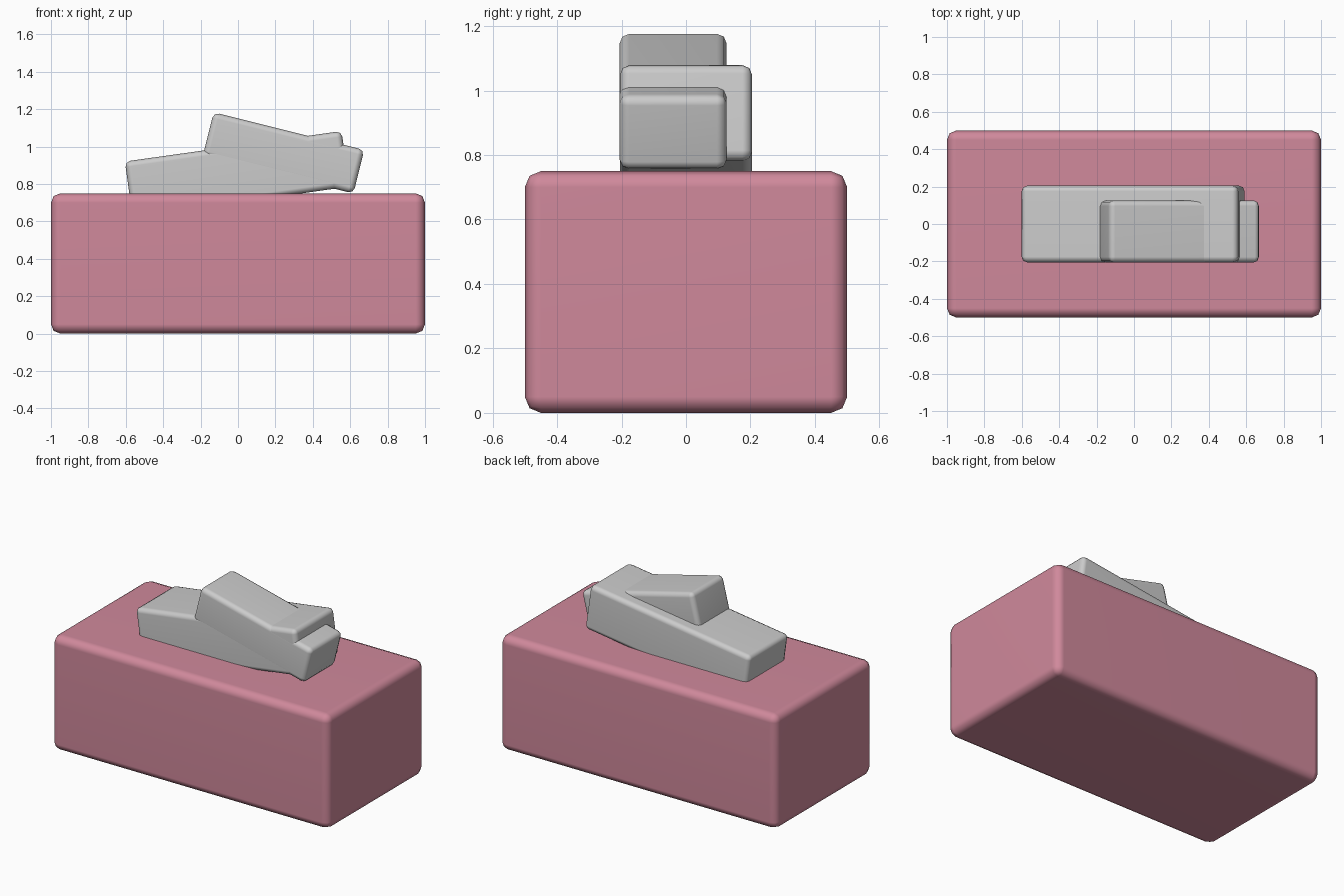
import bpy, bmesh, math
from mathutils import Matrix, Vector

if "Cube" in bpy.data.objects:
    bpy.data.objects.remove(bpy.data.objects["Cube"])


def rounded_box(name, size, centre, bevel, tilt=0.0):
    """Box with rounded edges, tilted about the y axis (degrees, +ve raises the right end)."""
    bm = bmesh.new()
    bmesh.ops.create_cube(bm, size=1.0)
    bmesh.ops.scale(bm, vec=Vector(size), verts=bm.verts)
    bmesh.ops.bevel(bm, geom=bm.edges[:], offset=bevel, segments=2,
                    profile=0.5, affect='EDGES')
    turn = Matrix.Rotation(-math.radians(tilt), 4, 'Y')
    bmesh.ops.transform(bm, matrix=Matrix.Translation(centre) @ turn, verts=bm.verts)
    mesh = bpy.data.meshes.new(name)
    bm.to_mesh(mesh)
    bm.free()
    obj = bpy.data.objects.new(name, mesh)
    bpy.context.collection.objects.link(obj)
    bpy.ops.object.select_all(action='DESELECT')
    obj.select_set(True)
    bpy.context.view_layer.objects.active = obj
    bpy.ops.object.shade_smooth_by_angle(angle=math.radians(50))
    # keep the large faces flat-looking
    obj.modifiers.new("flat_faces", 'WEIGHTED_NORMAL').keep_sharp = True
    return obj


def centre_from_corner(x, z, length, height, tilt, y):
    """Centre of a tilted box, given its upper left corner in the front view."""
    t = math.radians(tilt)
    along = Vector((math.cos(t), 0, math.sin(t))) * length / 2
    down = Vector((math.sin(t), 0, -math.cos(t))) * height / 2
    return Vector((x, y, z)) + along + down


# Pink base block
base = rounded_box("base_block", (2.0, 1.0, 0.75), (0, 0, 0.375), 0.05)
pink = bpy.data.materials.new("pink")
pink.diffuse_color = (0.63, 0.25, 0.33, 1.0)
pink.use_nodes = True
pink.node_tree.nodes["Principled BSDF"].inputs["Base Color"].default_value = pink.diffuse_color
base.data.materials.append(pink)

# Long slab rising gently to the right
rounded_box("long_slab", (1.17, 0.41, 0.30),
            centre_from_corner(-0.605, 0.92, 1.17, 0.30, 8, 0.0), 0.03, 8)

# Short slab crossing it, falling to the right, flush at the front
rounded_box("cross_slab", (0.83, 0.332, 0.24),
            centre_from_corner(-0.13, 1.183, 0.83, 0.24, -14, -0.04), 0.03, -14)
